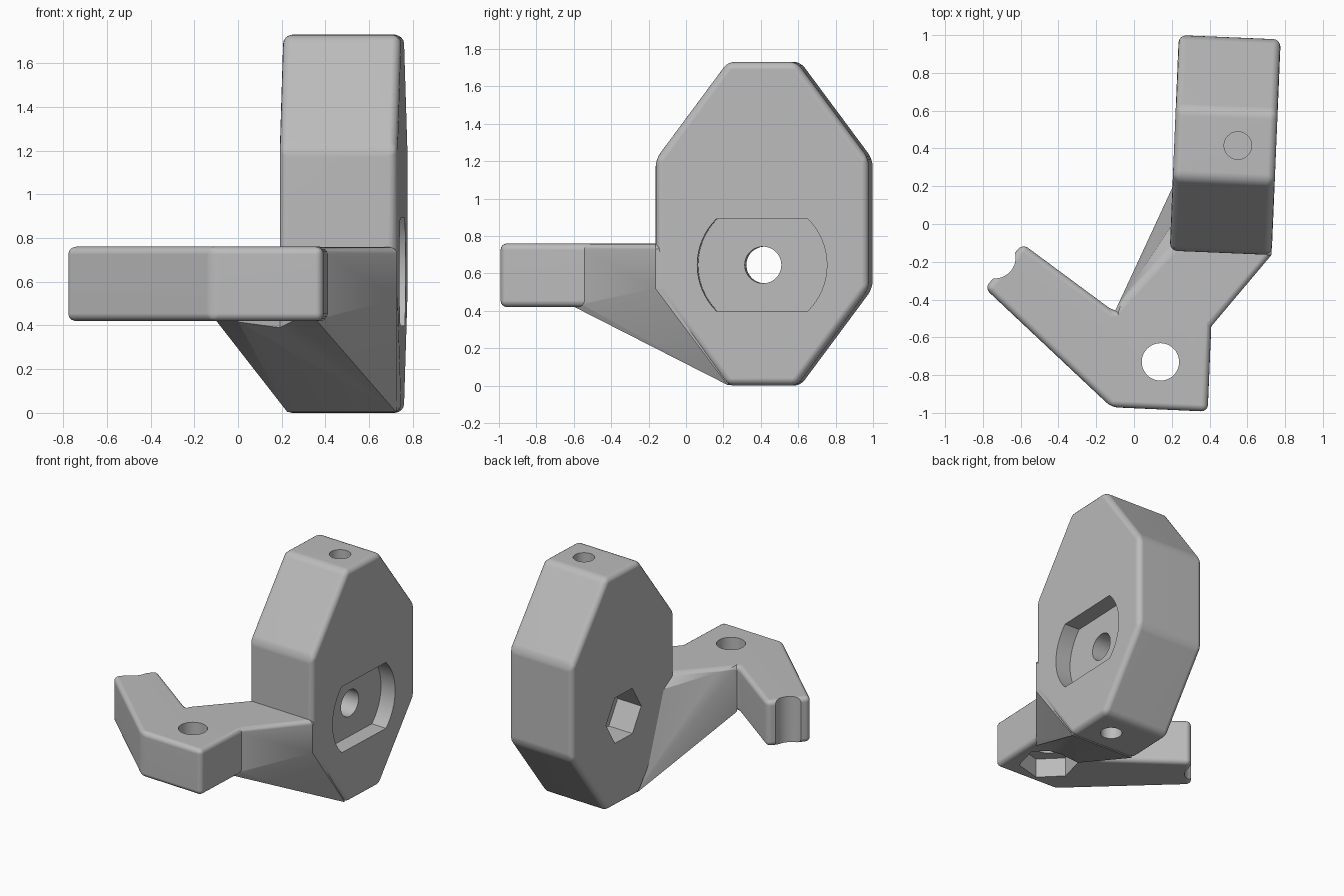
import bpy, bmesh
from math import sin, cos, pi, radians
from mathutils import Matrix, Vector

cube = bpy.data.objects.get("Cube")
if cube:
    bpy.data.objects.remove(cube, do_unlink=True)

grey = bpy.data.materials.new("plain grey")
grey.use_nodes = True
colour = (0.5, 0.5, 0.5, 1)
grey.diffuse_color = colour
grey.node_tree.nodes["Principled BSDF"].inputs["Base Color"].default_value = colour


def add_object(name, bm, matrix=None):
    bmesh.ops.recalc_face_normals(bm, faces=bm.faces[:])
    mesh = bpy.data.meshes.new(name)
    bm.to_mesh(mesh)
    bm.free()
    if matrix:
        mesh.transform(matrix)
    mesh.materials.append(grey)
    obj = bpy.data.objects.new(name, mesh)
    bpy.context.collection.objects.link(obj)
    return obj


def prism(name, points, low, high, matrix=None):
    """Extrude a flat outline from low to high along local z."""
    bm = bmesh.new()
    face = bm.faces.new([bm.verts.new((x, y, low)) for x, y in points])
    grown = bmesh.ops.extrude_face_region(bm, geom=[face])["geom"]
    bmesh.ops.translate(bm, vec=(0, 0, high - low),
                        verts=[v for v in grown if isinstance(v, bmesh.types.BMVert)])
    return add_object(name, bm, matrix)


def ring(radius, sides=48, centre=(0, 0), start=0.0):
    return [(centre[0] + radius * cos(start + 2 * pi * i / sides),
             centre[1] + radius * sin(start + 2 * pi * i / sides)) for i in range(sides)]


def apply(obj, mod):
    bpy.context.view_layer.objects.active = obj
    bpy.ops.object.modifier_apply(modifier=mod.name)


def round_edges(obj, width):
    mod = obj.modifiers.new("rounding", "BEVEL")
    mod.width, mod.segments = width, 4
    mod.angle_limit = radians(25)
    apply(obj, mod)


def combine(obj, other, operation):
    mod = obj.modifiers.new("combine", "BOOLEAN")
    mod.operation, mod.solver, mod.object = operation, "EXACT", other
    apply(obj, mod)
    bpy.data.objects.remove(other, do_unlink=True)


# Frame of the slightly turned wheel plate; "across" points local z out of its right face
place = Matrix.Translation((0.483, 0.418, 0)) @ Matrix.Rotation(radians(-2.4), 4, "Z")
across = place @ Matrix(((0, 0, 1), (1, 0, 0), (0, 1, 0))).to_4x4()
half, wide, narrow = 0.27, 0.571, 0.185
low, high, top = 0.52, 1.21, 1.73

# Octagonal plate
octagon = [(narrow, top), (wide, high), (wide, low), (narrow, 0),
           (-narrow, 0), (-wide, low), (-wide, high), (-narrow, top)]
bracket = prism("bracket", octagon, -half, half, across)
round_edges(bracket, 0.04)

# Bent arm with a scooped tip
under, over = 0.42, 0.76
arm = prism("arm", [(-0.79, -0.34), (-0.12, -0.97), (0.39, -0.993), (0.412, -0.475),
                    (-0.11, -0.46), (-0.59, -0.105)], under, over)
round_edges(arm, 0.035)
combine(arm, prism("tip_scoop", ring(0.11, centre=(-0.737, -0.178)), 0, 1), "DIFFERENCE")

# Sloping web between the arm and the lower front of the plate
bm = bmesh.new()
for x, y in ((-0.1, -0.46), (0.41, -0.478), (0.0, -0.6), (0.36, -0.6)):
    for z in (under + 0.002, over - 0.002):
        bm.verts.new((x, y, z))
for side in (-1, 1):
    edge = side * (half - 0.001)
    for y, z in ((-wide, over - 0.002), (-wide, low), (-narrow, 0.003)):
        inset = 0.02 * side if z < 0.1 else 0
        bm.verts.new(place @ Vector((edge - inset, y, z)))
bm.verts.new(place @ Vector((0, 0, 0.6)))
bmesh.ops.convex_hull(bm, input=bm.verts[:])
bmesh.ops.dissolve_limit(bm, angle_limit=0.01, verts=bm.verts[:], edges=bm.edges[:])
rims = [e for e in bm.edges if all(v.co.z > 0.7 for v in e.verts)
        and -0.42 < (e.verts[0].co.y + e.verts[1].co.y) / 2 < -0.2]
bmesh.ops.bevel(bm, geom=rims, offset=0.03, segments=4, profile=0.5, affect="EDGES")
web = add_object("web", bm)

combine(bracket, web, "UNION")
combine(bracket, arm, "UNION")

# Axle hole, flat-sided recess and nut pocket through the plate
axle = 0.645
quarter = [radians(-45 + 90 * i / 16) for i in range(17)]
slot = [(0.347 * cos(a + turn), axle + 0.347 * sin(a + turn))
        for turn in (0, pi) for a in quarter]
hole_at = (0, axle)
cutters = [
    prism("recess", slot, half - 0.12, half + 0.2, across),
    prism("axle_hole", ring(0.098, centre=hole_at), -1, 1, across),
    prism("nut_pocket", ring(0.195, 6, hole_at), -half - 0.2, -half + 0.2, across),
]
# Blind screw holes in the top and bottom of the plate
for name, start, end in (("top_hole", top - 0.45, top + 0.2), ("bottom_hole", -0.2, 0.35)):
    cutters.append(prism(name, ring(0.073, centre=(0.067, 0)), start, end, place))
# Bolt hole and nut pocket in the arm
bolt = (0.14, -0.73)
cutters.append(prism("bolt_hole", ring(0.099, centre=bolt), 0.2, 1))
cutters.append(prism("bolt_nut_pocket", ring(0.2, 6, bolt, radians(15)), 0.2, under + 0.14))
for cutter in cutters:
    combine(bracket, cutter, "DIFFERENCE")

# Smooth rounded rims, crisp flat faces
bpy.ops.object.select_all(action="DESELECT")
bracket.select_set(True)
bpy.context.view_layer.objects.active = bracket
bpy.ops.object.shade_smooth_by_angle(angle=radians(30))
weighted = bracket.modifiers.new("flat faces", "WEIGHTED_NORMAL")
weighted.keep_sharp = True
